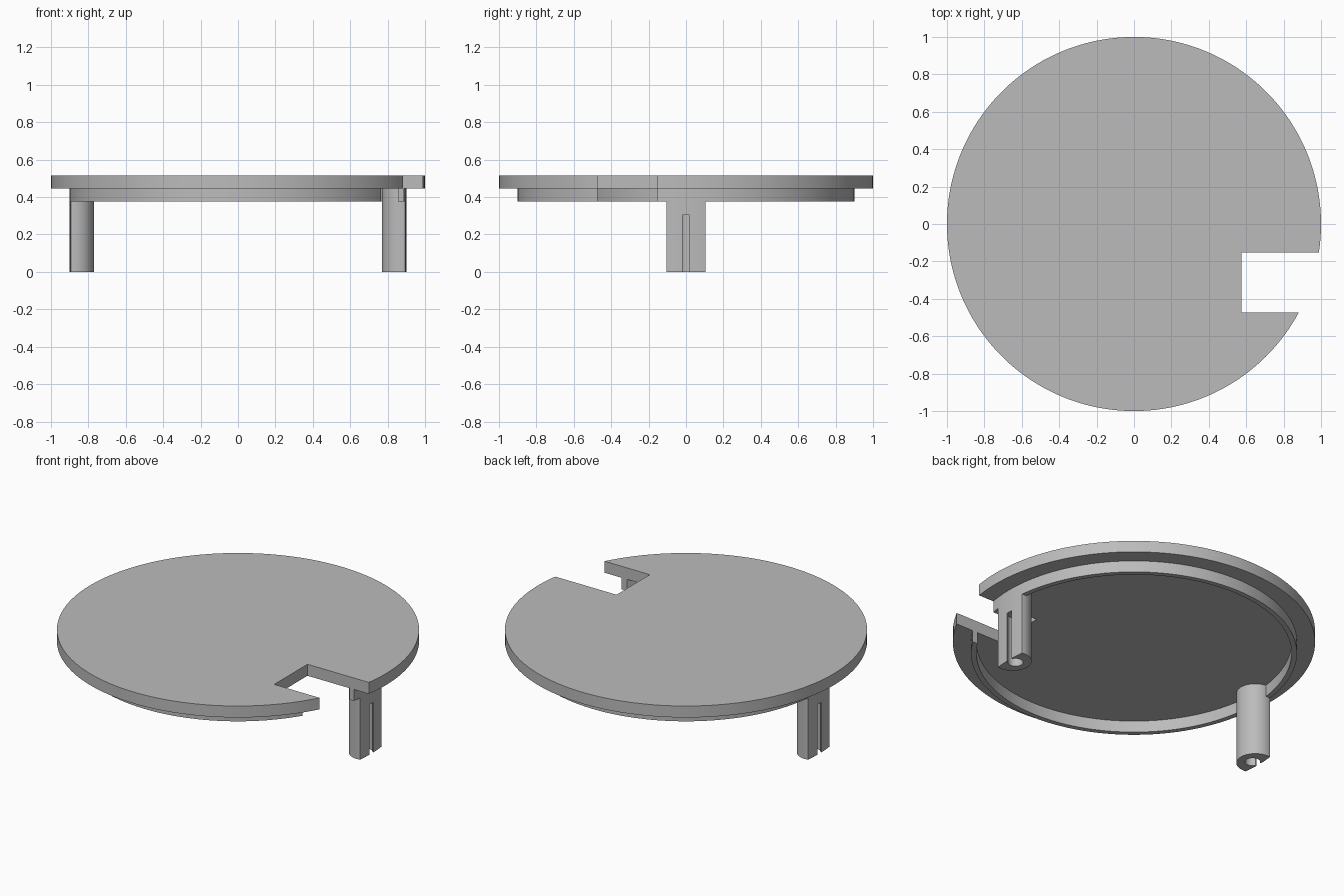
import bpy, bmesh
from math import asin, acos, atan2, cos, sin, pi, sqrt, radians

cube = bpy.data.objects.get("Cube")
if cube:
    bpy.data.objects.remove(cube)

grey = bpy.data.materials.new("plain grey")
grey.use_nodes = True
colour = (0.5, 0.5, 0.5, 1)
grey.diffuse_color = colour
grey.node_tree.nodes["Principled BSDF"].inputs["Base Color"].default_value = colour

# Main sizes
TOP, UNDER, RING_BASE, SLOT_TOP = 0.515, 0.445, 0.375, 0.305
NOTCH_X, NOTCH_HI, NOTCH_LO = 0.575, -0.152, -0.473
RING_OUT, RING_IN = 0.9, 0.87
LEG_X, LEG_R = 0.875, 0.105
HOLE_X, HOLE_R, SLOT = 0.855, 0.042, 0.019


def arc(r, a, b, n, cx=0):
    return [(cx + r * cos(a + (b - a) * i / n), r * sin(a + (b - a) * i / n))
            for i in range(n + 1)]


def prism(name, outline, z0, z1):
    """Extrude a closed outline straight up from z0 to z1."""
    bm = bmesh.new()
    base = bm.faces.new([bm.verts.new((x, y, z0)) for x, y in outline])
    walls = bmesh.ops.extrude_face_region(bm, geom=[base], use_keep_orig=True)
    for v in walls["geom"]:
        if isinstance(v, bmesh.types.BMVert):
            v.co.z = z1
    bmesh.ops.recalc_face_normals(bm, faces=bm.faces[:])
    mesh = bpy.data.meshes.new(name)
    bm.to_mesh(mesh)
    bm.free()
    mesh.materials.append(grey)
    obj = bpy.data.objects.new(name, mesh)
    bpy.context.collection.objects.link(obj)
    return obj


def activate(obj):
    bpy.ops.object.select_all(action='DESELECT')
    obj.select_set(True)
    bpy.context.view_layer.objects.active = obj


def notched_arc(r, n):
    """Circle running round from one side of the notch to the other."""
    return arc(r, asin(NOTCH_HI / r), 2 * pi + asin(NOTCH_LO / r), n)


# Lid plate with the rectangular notch
plate = prism("lid_plate", notched_arc(1, 160)
              + [(NOTCH_X, NOTCH_LO), (NOTCH_X, NOTCH_HI)], UNDER, TOP)

# Locating ring under the plate, broken at the notch
ring = prism("locating_ring", notched_arc(RING_OUT, 160)
             + notched_arc(RING_IN, 160)[::-1], RING_BASE, UNDER)

# Leg section: round inside, following the ring on the outside
cx = (RING_OUT**2 + LEG_X**2 - LEG_R**2) / (2 * LEG_X)
cy = sqrt(RING_OUT**2 - cx**2)
big, small = atan2(cy, cx), atan2(cy, cx - LEG_X)
leg_outline = (arc(RING_OUT, -big, big, 10)
               + arc(LEG_R, small, 2 * pi - small, 40, LEG_X)[1:-1])

# Keyhole section: round bore opening outwards through a slot
gap = asin(SLOT / HOLE_R)
keyhole = arc(HOLE_R, gap, 2 * pi - gap, 32, HOLE_X) + [(1, -SLOT), (1, SLOT)]

legs = []
for name, side in (("left_leg", 1), ("right_leg", -1)):
    leg = prism(name, [(side * x, y) for x, y in leg_outline], 0, UNDER)
    cutter = prism("keyhole_cutter", [(side * x, y) for x, y in keyhole], -0.1, SLOT_TOP)
    cutter.hide_render = True
    cut = leg.modifiers.new("keyhole", 'BOOLEAN')
    cut.operation, cut.object, cut.solver = 'DIFFERENCE', cutter, 'EXACT'
    activate(leg)
    bpy.ops.object.modifier_apply(modifier=cut.name)
    bpy.data.objects.remove(cutter)
    legs.append(leg)

# Smooth curved walls, crisp edges
for obj in [plate, ring] + legs:
    activate(obj)
    bpy.ops.object.shade_smooth_by_angle(angle=radians(30))
